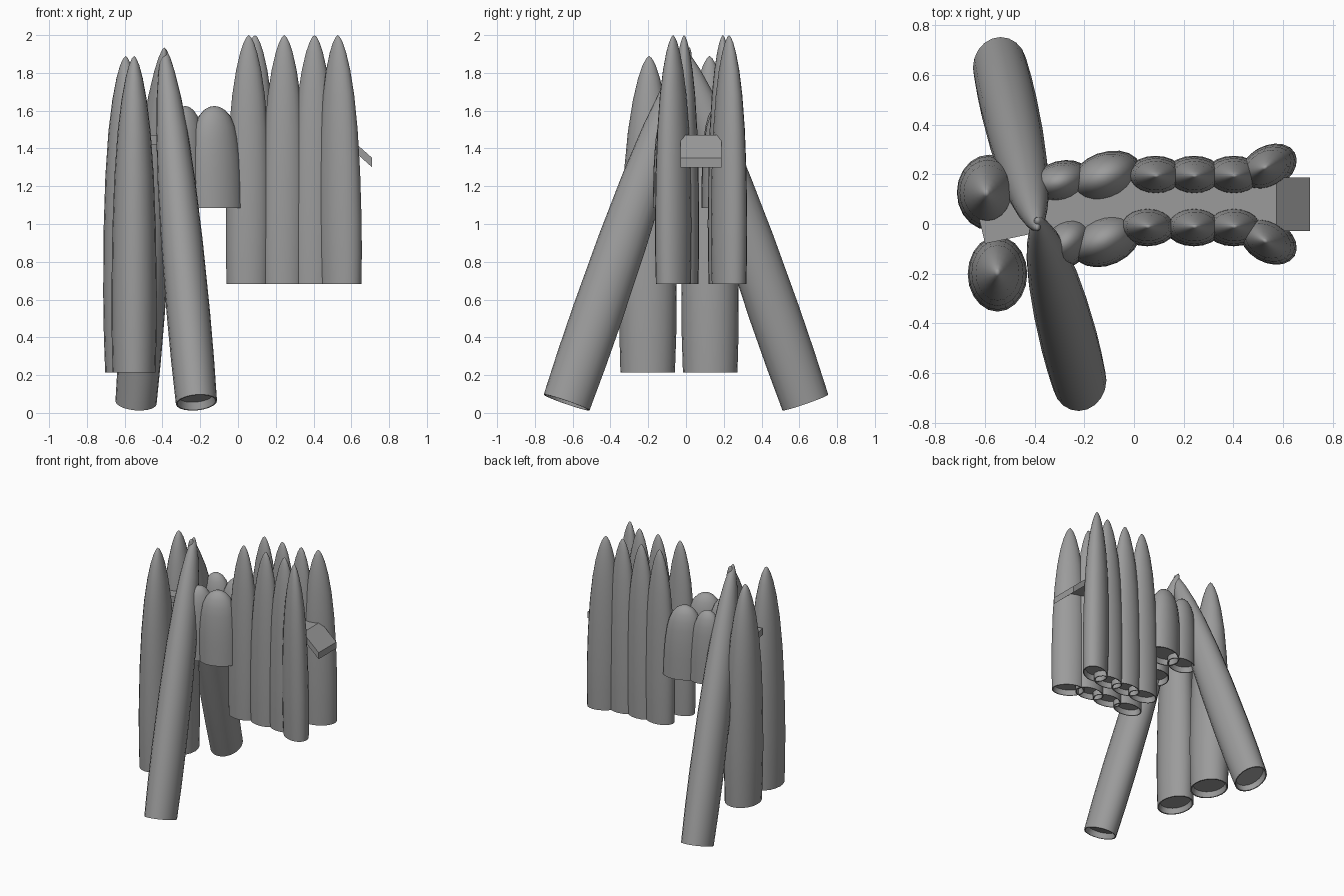
import bpy, bmesh, math
from mathutils import Vector, Quaternion

cube = bpy.data.objects.get("Cube")
if cube:
    bpy.data.objects.remove(cube)

grey = bpy.data.materials.new("plain grey")
grey.use_nodes = True
colour = (0.33, 0.33, 0.33, 1)
grey.diffuse_color = colour
grey.node_tree.nodes["Principled BSDF"].inputs["Base Color"].default_value = colour

SIDES = 20
# (height fraction, radius fraction) from base to just under the tip
BULLET = [(0, .95), (.12, .99), (.25, 1), (.45, .96), (.62, .87), (.76, .73),
          (.86, .56), (.93, .38), (.97, .23), (.992, .1)]
DOME = [(0, 1), (.3, .99), (.5, .95), (.68, .87), (.8, .77), (.9, .6), (.96, .4), (.99, .2)]


def finish(bm, name):
    bmesh.ops.recalc_face_normals(bm, faces=bm.faces)
    mesh = bpy.data.meshes.new(name)
    bm.to_mesh(mesh)
    bm.free()
    mesh.materials.append(grey)
    obj = bpy.data.objects.new(name, mesh)
    bpy.context.collection.objects.link(obj)
    return obj


def shell(name, base, tip, rx, ry, turn=0, profile=BULLET, leaning=False):
    """Oval pointed shell from base to tip with a recessed underside."""
    base, tip = Vector(base), Vector(tip)
    up = Vector((0, 0, 1))
    tilt = up.rotation_difference(tip - base) if leaning else Quaternion()
    spin = Quaternion(up, math.radians(turn))
    bm = bmesh.new()

    def ring(t, r):
        verts = []
        for i in range(SIDES):
            a = math.tau * i / SIDES
            offset = spin @ Vector((rx * r * math.cos(a), ry * r * math.sin(a), 0))
            verts.append(bm.verts.new(base.lerp(tip, t) + tilt @ offset))
        return verts

    recess = .04 / (tip - base).length
    r0 = profile[0][1]
    rings = [ring(recess, r0 * .85), ring(0, r0 * .93)]
    rings += [ring(t, r) for t, r in profile]
    for low, high in zip(rings, rings[1:]):
        for i in range(SIDES):
            j = (i + 1) % SIDES
            bm.faces.new((low[i], low[j], high[j], high[i]))
    bm.faces.new(rings[0])
    point = bm.verts.new(tip)
    for i in range(SIDES):
        bm.faces.new((rings[-1][i], rings[-1][(i + 1) % SIDES], point))
    obj = finish(bm, name)
    bpy.ops.object.select_all(action='DESELECT')
    bpy.context.view_layer.objects.active = obj
    obj.select_set(True)
    bpy.ops.object.shade_smooth_by_angle(angle=math.radians(40))


# Two upright towers
shell("rear_tower", (-.58, .128, .215), (-.595, .125, 1.89), .13, .152)
shell("front_tower", (-.55, -.203, .215), (-.55, -.195, 1.89), .12, .152)

# Splayed legs that cross at the top
shell("front_leg", (-.22, -.632, .055), (-.39, .02, 1.935), .115, .135, leaning=True)
shell("rear_leg", (-.54, .632, .055), (-.39, -.02, 1.935), .115, .135, leaning=True)

# Short domed pods
for name, x, y, rx, ry, turn in (
        ("front_inner_pod", -.265, -.075, .12, .09, 40),
        ("front_outer_pod", -.11, -.065, .145, .1, 25),
        ("rear_inner_pod", -.29, .17, .12, .085, 15),
        ("rear_outer_pod", -.11, .19, .145, .1, 20)):
    shell(name, (x, y, 1.085), (x - .015, y, 1.625), rx, ry, turn, DOME)

# Two rows of tall tubes, the end ones turned outward
for row, y, end_y, first_x, turn in (("front", -.01, -.068, .052, -30),
                                     ("rear", .195, .228, .085, 30)):
    for n, x in enumerate((first_x, .24, .4)):
        shell(f"{row}_tube_{n + 1}", (x, y, .682), (x + .005, y, 2), .118, .08)
    shell(f"{row}_tube_end", (.545, end_y, .682), (.528, end_y, 2), .122, .086, turn)

# Bent plank between the rows: path point and its cross direction
bm = bmesh.new()
path = [(-.625, .026, 1.47), (-.36, .08, 1.47), (.575, .08, 1.47), (.71, .08, 1.35)]
across = [(-.025, .105), (-.012, .106), (0, .108), (0, .108)]
sections = []
for (x, y, z), (cx, cy) in zip(path, across):
    sections.append([bm.verts.new((x + s * cx, y + s * cy, z - d))
                     for s, d in ((-1, 0), (1, 0), (1, .05), (-1, .05))])
for a, b in zip(sections, sections[1:]):
    for i in range(4):
        bm.faces.new((a[i], a[(i + 1) % 4], b[(i + 1) % 4], b[i]))
bm.faces.new(sections[0])
bm.faces.new(sections[-1])
finish(bm, "plank")
